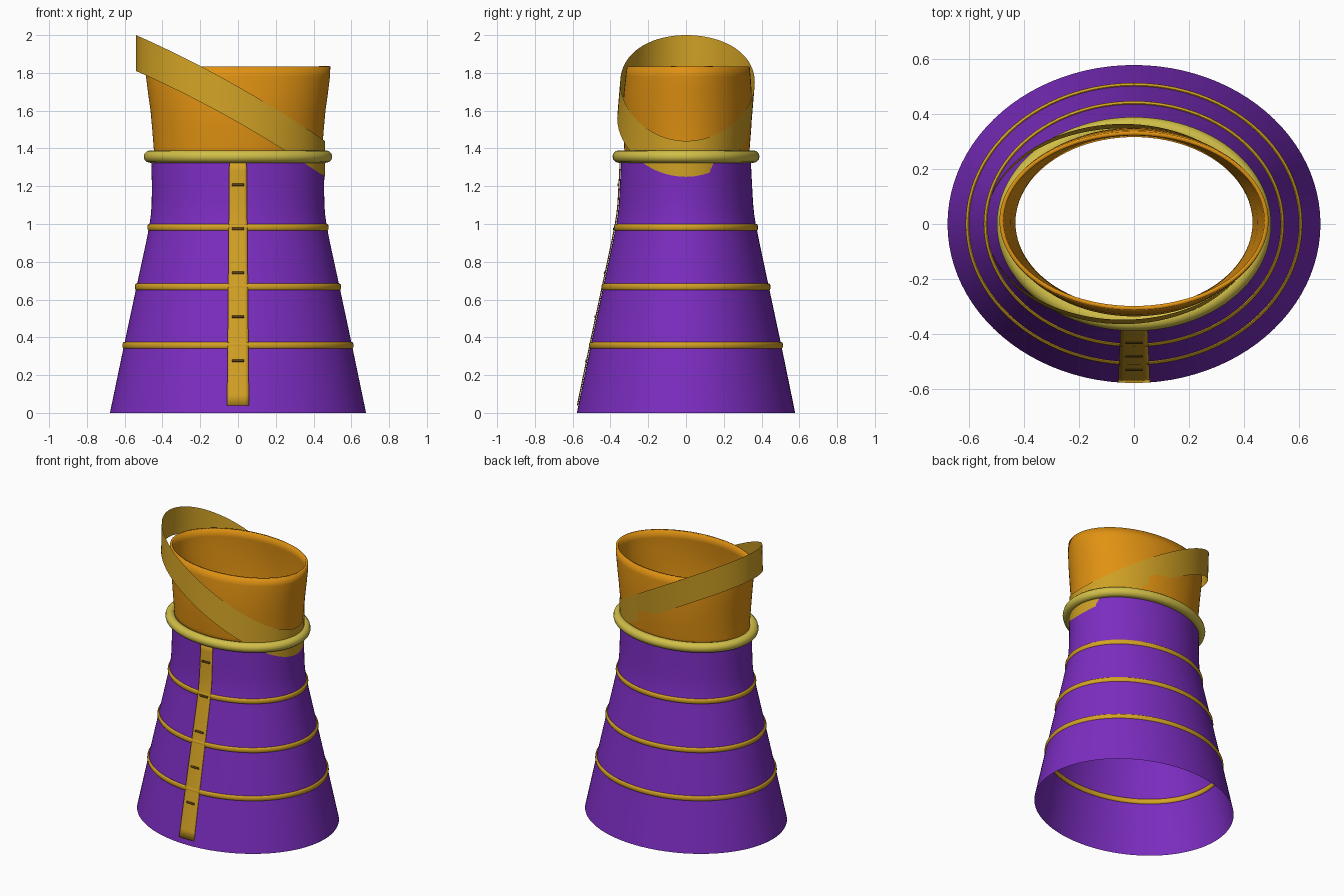
import bpy
import math

if "Cube" in bpy.data.objects:
    bpy.data.objects.remove(bpy.data.objects["Cube"])

N = 96  # segments around the body


def material(name, rgb):
    m = bpy.data.materials.new(name)
    m.diffuse_color = (*rgb, 1)
    m.use_nodes = True
    m.node_tree.nodes["Principled BSDF"].inputs["Base Color"].default_value = m.diffuse_color
    return m


PURPLE = material("purple cloth", (0.20, 0.026, 0.53))
ORANGE = material("orange cloth", (0.74, 0.285, 0.006))
GOLD = material("gold trim", (0.66, 0.36, 0.018))
SASH = material("sash gold", (0.62, 0.35, 0.018))
BELT = material("pale gold", (0.64, 0.52, 0.065))
BROWN = material("dark brown", (0.10, 0.05, 0.005))


def build(name, verts, faces, mat, thickness=0.0, offset=-1.0):
    me = bpy.data.meshes.new(name)
    me.from_pydata(verts, [], faces)
    me.materials.append(mat)
    ob = bpy.data.objects.new(name, me)
    bpy.context.collection.objects.link(ob)
    bpy.context.view_layer.objects.active = ob
    ob.select_set(True)
    bpy.ops.object.shade_smooth_by_angle(angle=math.radians(40))
    ob.select_set(False)
    if thickness:
        s = ob.modifiers.new("thickness", "SOLIDIFY")
        s.thickness, s.offset = thickness, offset
    return ob


def grid_faces(rows, cols, wrap_cols=False, wrap_rows=False):
    return [(r * cols + c, r * cols + (c + 1) % cols,
             (r + 1) % rows * cols + (c + 1) % cols, (r + 1) % rows * cols + c)
            for r in range(rows if wrap_rows else rows - 1)
            for c in range(cols if wrap_cols else cols - 1)]


def loft(name, rings, mat, thickness=0.0):
    """Elliptical shell through rings of (z, rx, ry, centre y)."""
    verts = [(rx * math.cos(a), cy + ry * math.sin(a), z)
             for z, rx, ry, cy in rings
             for a in (2 * math.pi * i / N for i in range(N))]
    return build(name, verts, grid_faces(len(rings), N, True), mat, thickness)


def hoop(name, z, rx, ry, width, height, mat, sides=12):
    """Closed elliptical ring with an oval cross-section."""
    verts = []
    for j in range(sides):
        b = 2 * math.pi * j / sides
        for i in range(N):
            a = 2 * math.pi * i / N
            verts.append(((rx + width * math.cos(b)) * math.cos(a),
                          (ry + width * math.cos(b)) * math.sin(a),
                          z + height * math.sin(b)))
    return build(name, verts, grid_faces(sides, N, True, True), mat)


# Flared skirt, open at the bottom
robe = [(0, .678, .578, 0), (.36, .603, .504, 0), (.67, .537, .438, 0),
        (.92, .483, .385, 0), (.99, .470, .371, 0), (1.05, .461, .361, 0),
        (1.11, .457, .355, 0), (1.2, .456, .350, 0), (1.36, .459, .342, 0)]
loft("robe", robe, PURPLE)


def robe_radii(z):
    for (z0, x0, y0, _), (z1, x1, y1, _) in zip(robe, robe[1:]):
        if z <= z1:
            t = (z - z0) / (z1 - z0)
            return x0 + t * (x1 - x0), y0 + t * (y1 - y0)
    return robe[-1][1:3]


# Bodice, open at the top
loft("bodice", [(1.33, .446, .326, .005), (1.4, .446, .332, .005),
                (1.5, .454, .339, .006), (1.6, .463, .343, .007),
                (1.7, .477, .338, .009), (1.78, .487, .331, .011),
                (1.835, .489, .325, .012)], ORANGE, 0.015)

# Trim hoops and belt
for i, z in enumerate((.357, .667, .982)):
    rx, ry = robe_radii(z)
    hoop(f"trim_hoop_{i + 1}", z, rx, ry, .009, .018, GOLD)
hoop("belt", 1.357, .466, .356, .033, .033, BELT)

# Slanted sash, high on the left and low on the right
sash = []
for edge, shift in ((-.095, -.008), (0, 0), (.095, .008)):
    for i in range(N):
        a = 2 * math.pi * i / N
        c, s = math.cos(a), math.sin(a)
        sash.append((-.040 + .500 * c, .356 * s + shift * abs(s),
                     1.625 - .28 * c + .03 * s * s + edge))
build("sash", sash, grid_faces(3, N, True), SASH)


def front_plate(name, z0, z1, half0, half1, gap, mat, rows=24, cols=7):
    """Thin sheet lying on the front of the robe."""
    verts = []
    for r in range(rows):
        t = r / (rows - 1)
        z = z0 + t * (z1 - z0)
        rx, ry = robe_radii(z)
        half = half0 + t * (half1 - half0)
        for c in range(cols):
            x = half * (2 * c / (cols - 1) - 1)
            verts.append((x, -ry * math.sqrt(1 - (x / rx) ** 2) - gap, z))
    return build(name, verts, grid_faces(rows, cols), mat, .004)


# Front placket and its fastenings
front_plate("placket", .04, 1.34, .058, .046, .008, GOLD)
for i, z in enumerate((.277, .51, .742, .975, 1.208)):
    front_plate(f"fastening_{i + 1}", z - .006, z + .006, .031, .031, .012, BROWN, 2)
